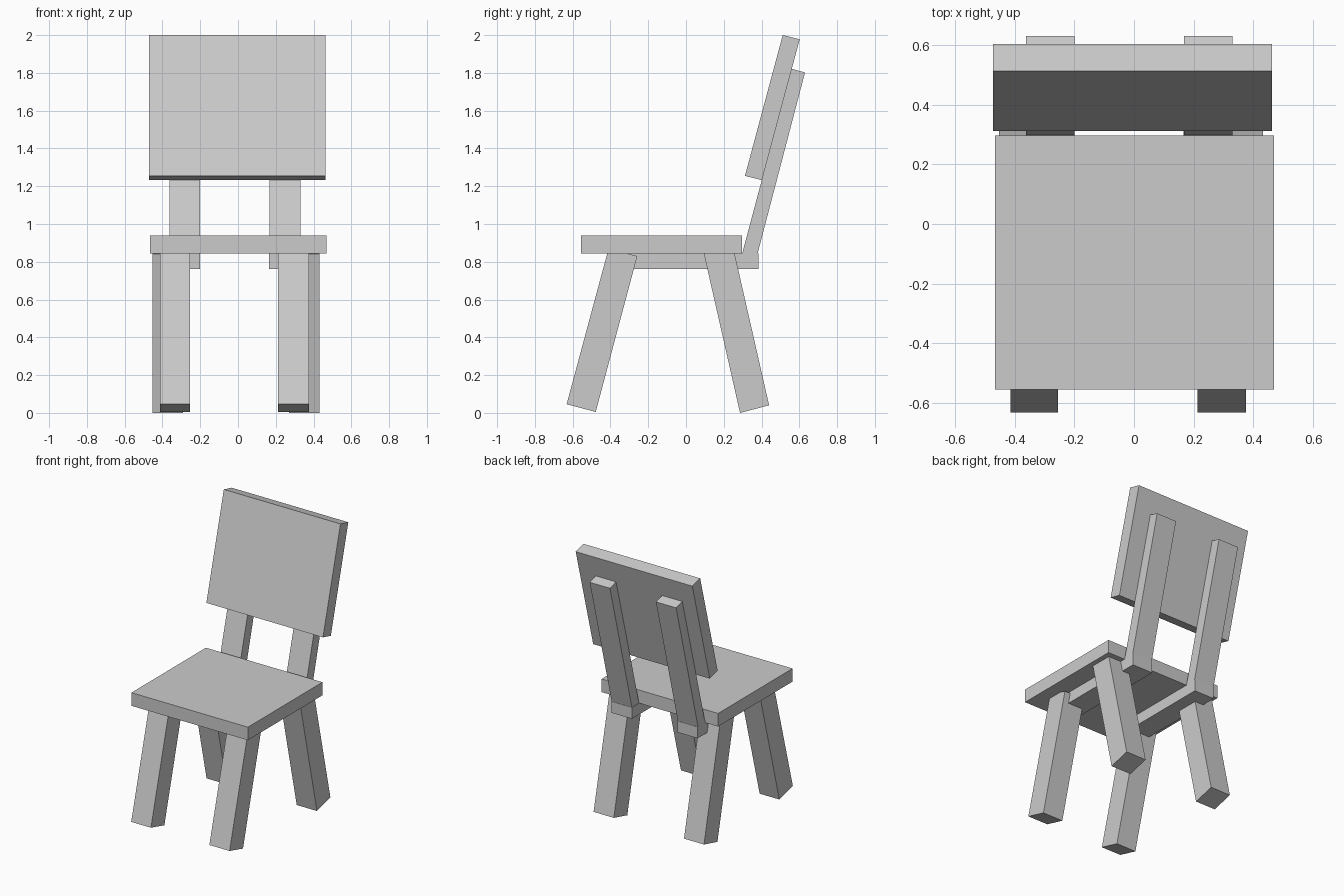
import bpy

if "Cube" in bpy.data.objects:
    bpy.data.objects.remove(bpy.data.objects["Cube"])


def extrude_x(name, profile, x0, x1):
    """Prism: a (y, z) side profile extruded from x0 to x1."""
    n = len(profile)
    verts = [(x, y, z) for x in (x0, x1) for y, z in profile]
    faces = [tuple(range(n - 1, -1, -1)), tuple(range(n, 2 * n))]
    faces += [(i, (i + 1) % n, n + (i + 1) % n, n + i) for i in range(n)]
    mesh = bpy.data.meshes.new(name)
    mesh.from_pydata(verts, [], faces)
    obj = bpy.data.objects.new(name, mesh)
    bpy.context.collection.objects.link(obj)
    return obj


def rect(y0, z0, y1, z1):
    return [(y0, z0), (y1, z0), (y1, z1), (y0, z1)]


# Seat slab and leaning backrest panel
extrude_x("seat", rect(-0.555, 0.843, 0.297, 0.938), -0.465, 0.468)
extrude_x("backrest", [(0.312, 1.255), (0.402, 1.232), (0.602, 1.978), (0.512, 2.0)],
          -0.472, 0.462)

# Parts that come in left/right pairs: side profile, left x range, right x range
pairs = {
    "back_post": ([(0.295, 0.835), (0.378, 0.835), (0.382, 0.855),
                   (0.63, 1.802), (0.558, 1.822)],
                  (-0.362, -0.2), (0.168, 0.33)),
    "seat_rail": (rect(-0.34, 0.763, 0.383, 0.845),
                  (-0.362, -0.2), (0.165, 0.33)),
    "front_leg": ([(-0.632, 0.046), (-0.478, 0.005), (-0.258, 0.83), (-0.41, 0.87)],
                  (-0.413, -0.255), (0.213, 0.375)),
    "rear_leg": ([(0.286, 0.0), (0.44, 0.04), (0.25, 0.875), (0.095, 0.842)],
                 (-0.452, -0.292), (0.27, 0.432)),
}
for name, (profile, left, right) in pairs.items():
    extrude_x(name + "_left", profile, *left)
    extrude_x(name + "_right", profile, *right)
